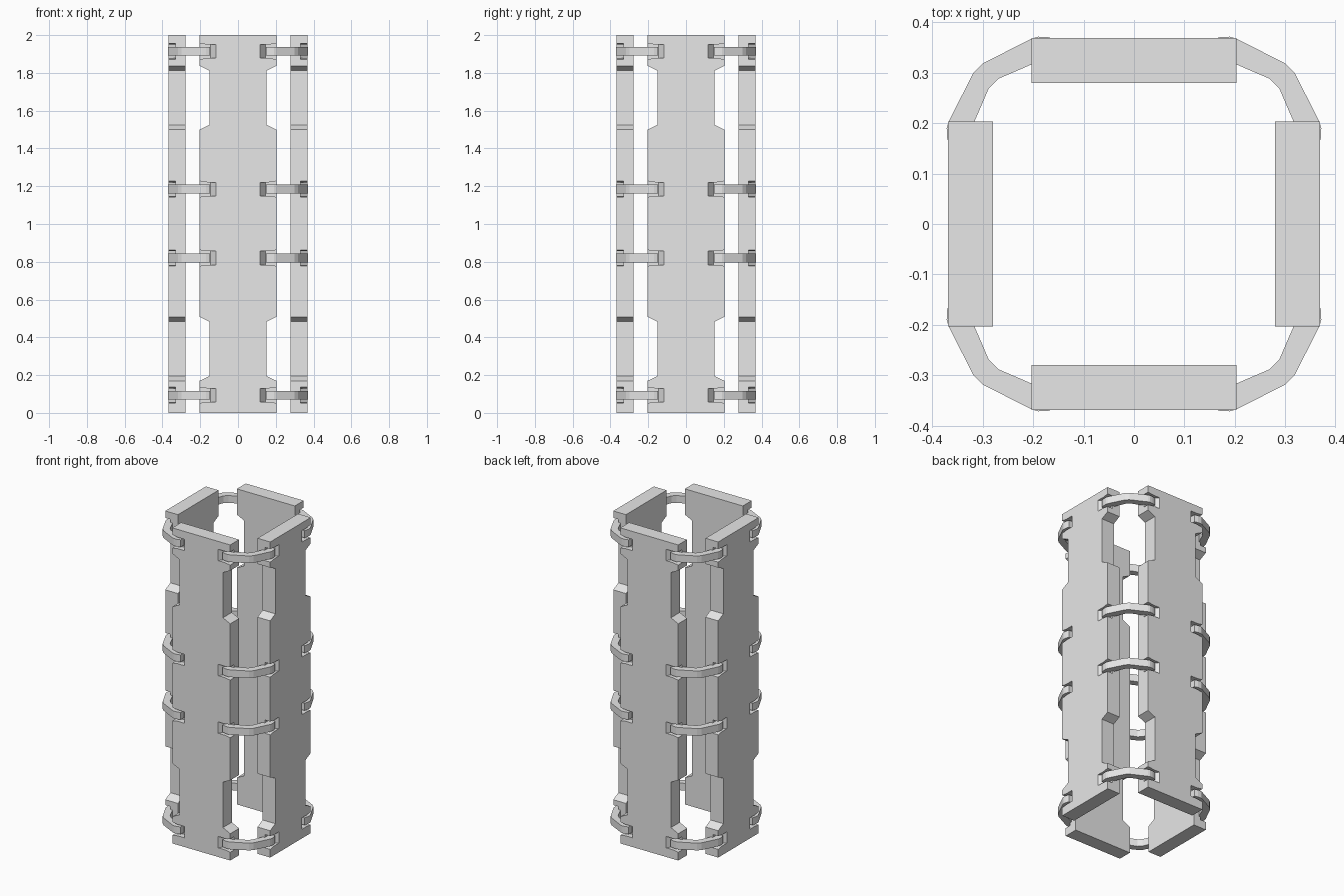
import bpy, bmesh, math

cube = bpy.data.objects.get("Cube")
if cube:
    bpy.data.objects.remove(cube)

grey = bpy.data.materials.new("light grey")
grey.use_nodes = True
grey.diffuse_color = (0.8, 0.8, 0.8, 1)
grey.node_tree.nodes["Principled BSDF"].inputs["Base Color"].default_value = (0.8, 0.8, 0.8, 1)

BAND_HEIGHTS = (0.094, 0.82, 1.185, 1.914)
BACK, FACE, FLOOR = 0.279, 0.368, 0.33


def prism(bm, start, end):
    """Close a solid between two matching loops of points."""
    a = [bm.verts.new(p) for p in start]
    b = [bm.verts.new(p) for p in end]
    bm.faces.new(a)
    bm.faces.new(b[::-1])
    for i in range(len(a)):
        j = (i + 1) % len(a)
        bm.faces.new((a[i], b[i], b[j], a[j]))


def to_mesh(bm, name):
    bmesh.ops.recalc_face_normals(bm, faces=bm.faces)
    mesh = bpy.data.meshes.new(name)
    bm.to_mesh(mesh)
    bm.free()
    mesh.materials.append(grey)
    return mesh


def place(name, mesh, angle=0.0, z=0.0):
    obj = bpy.data.objects.new(name, mesh)
    obj.location.z = z
    obj.rotation_euler.z = angle
    bpy.context.collection.objects.link(obj)
    return obj


# Panel silhouette with two long side cut-outs
WIDE, NARROW = 0.203, 0.152
right_edge = [(WIDE, 0), (WIDE, 0.17), (NARROW, 0.195), (NARROW, 0.483), (WIDE, 0.508),
              (WIDE, 1.5), (NARROW, 1.525), (NARROW, 1.812), (WIDE, 1.837), (WIDE, 2)]
outline = right_edge + [(-x, z) for x, z in reversed(right_edge)]
bm = bmesh.new()
prism(bm, [(x, BACK, z) for x, z in outline], [(x, FACE, z) for x, z in outline])
blank = place("panel_blank", to_mesh(bm, "panel_blank"))

# Slots for the bands: sloped inner end, flared mouth
bm = bmesh.new()
for side in (-1, 1):
    for h in BAND_HEIGHTS:
        def loop(inner, y):
            top = [(inner, 0.036), (0.165, 0.036), (0.203, 0.042), (0.23, 0.042)]
            ring = top + [(x, -z) for x, z in reversed(top)]
            return [(side * x, y, h + z) for x, z in ring]
        prism(bm, loop(0.145, FLOOR), loop(0.093, 0.4))
cutter = place("slot_cutter", to_mesh(bm, "slot_cutter"))
cutter.hide_render = True

cut = blank.modifiers.new("slots", "BOOLEAN")
cut.operation = "DIFFERENCE"
cut.solver = "EXACT"
cut.object = cutter
graph = bpy.context.evaluated_depsgraph_get()
panel = bpy.data.meshes.new_from_object(blank.evaluated_get(graph))
panel.name = "panel"
bpy.data.objects.remove(blank)
bpy.data.objects.remove(cutter)

# Corner band, mirrored about the diagonal
outer = [(0.147, 0.364), (0.17, 0.37), (0.19, 0.371), (0.203, 0.367), (0.3, 0.318)]
inner = [(0.147, 0.325), (0.17, 0.327), (0.19, 0.322), (0.203, 0.316), (0.268, 0.288)]
outer += [(y, x) for x, y in reversed(outer)]
inner += [(y, x) for x, y in reversed(inner)]
bm = bmesh.new()
ring = outer + inner[::-1]
prism(bm, [(x, y, -0.023) for x, y in ring], [(x, y, 0.023) for x, y in ring])
band = to_mesh(bm, "band")

# Four panels and a band at each corner and height
for i, name in enumerate(("back", "right", "front", "left")):
    place(name + "_panel", panel, i * math.pi / 2)
for i, name in enumerate(("back_left", "back_right", "front_right", "front_left")):
    for n, h in enumerate(BAND_HEIGHTS):
        place(f"{name}_band_{n + 1}", band, i * math.pi / 2, h)
